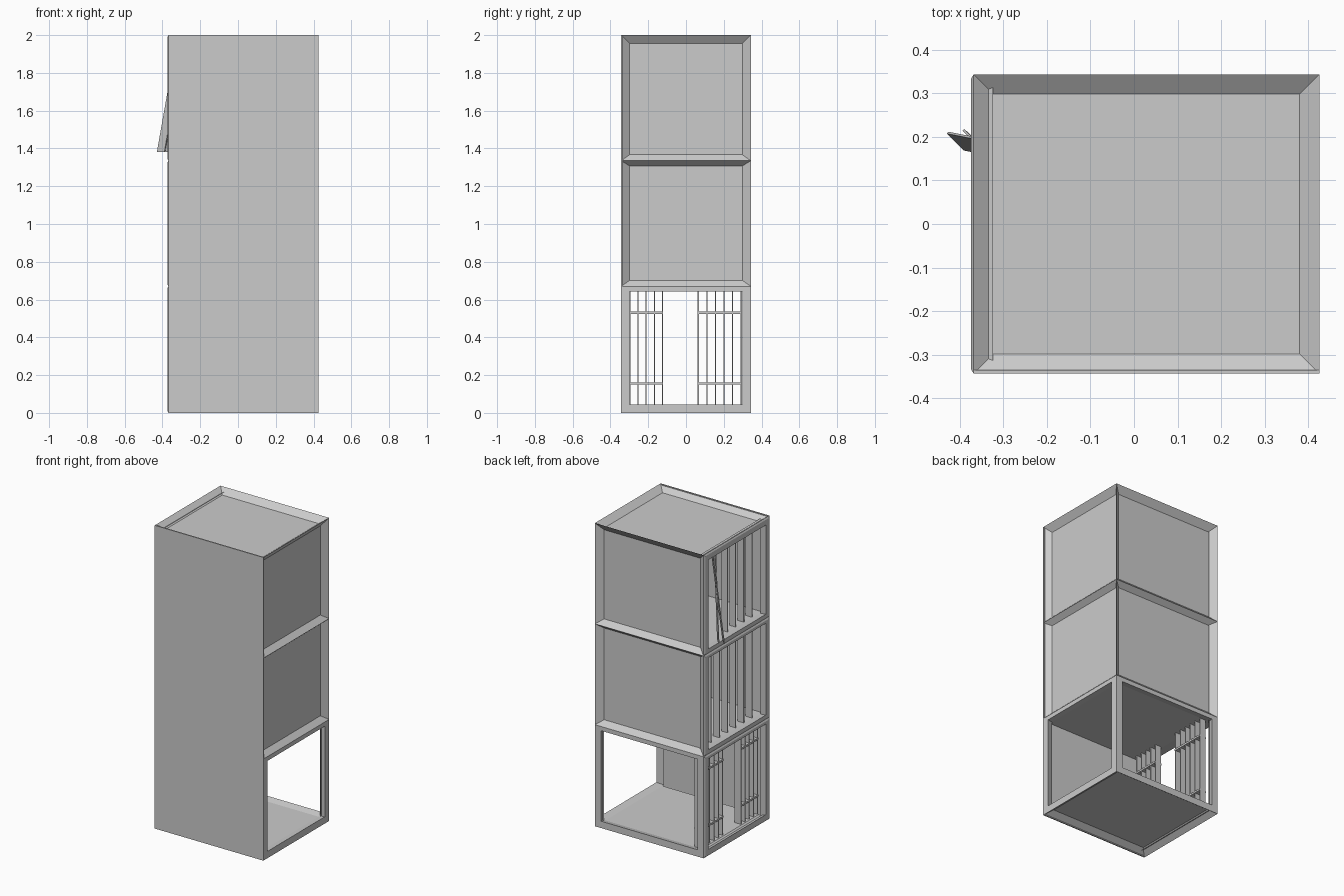
import bpy, bmesh
from mathutils import Vector, Matrix

if "Cube" in bpy.data.objects:
    bpy.data.objects.remove(bpy.data.objects["Cube"])

GREY = (0.6, 0.6, 0.6, 1)
metal = bpy.data.materials.new("plain grey")
metal.use_nodes = True
metal.diffuse_color = GREY
metal.node_tree.nodes["Principled BSDF"].inputs["Base Color"].default_value = GREY

# Overall extents and cell heights
X0, X1, Y, TOP = -0.368, 0.425, 0.343, 2.0
LEVELS = [0, 0.67, 1.335, TOP]
RIM, DEEP = 0.045, 0.033


def finish(name, bm):
    mesh = bpy.data.meshes.new(name)
    bm.to_mesh(mesh)
    bm.free()
    mesh.materials.append(metal)
    obj = bpy.data.objects.new(name, mesh)
    bpy.context.collection.objects.link(obj)
    return obj


def box(name, lo, hi):
    lo, hi = Vector(lo), Vector(hi)
    bm = bmesh.new()
    bmesh.ops.create_cube(bm, size=1)
    bmesh.ops.scale(bm, vec=hi - lo, verts=bm.verts)
    bmesh.ops.translate(bm, vec=(lo + hi) / 2, verts=bm.verts)
    return finish(name, bm)


def nested(name, place, rects, cap):
    """Bridge nested rectangles (u0, u1, v0, v1, w); w points outward."""
    bm = bmesh.new()
    loops = [[bm.verts.new(place(u, v, w)) for u, v in
              ((u0, v0), (u1, v0), (u1, v1), (u0, v1))]
             for u0, u1, v0, v1, w in rects]
    for a, b in zip(loops, loops[1:]):
        for i in range(4):
            j = (i + 1) % 4
            bm.faces.new((a[i], a[j], b[j], b[i]))
    if cap:
        bm.faces.new(loops[-1])
    # Turn the faces outward
    out = Vector(place(0, 0, 1)) - Vector(place(0, 0, 0))
    bm.normal_update()
    bm.faces.ensure_lookup_table()
    if (bm.faces[0].normal + bm.faces[2].normal).dot(out) < 0:
        bmesh.ops.reverse_faces(bm, faces=bm.faces[:])
    return finish(name, bm)


def inset(rect, side, low, high, w):
    u0, u1, v0, v1 = rect
    return (u0 + side, u1 - side, v0 + low, v1 - high, w)


def on_left(u, v, w): return (X1 + w, u, v)
def on_back(u, v, w): return (u, Y + w, v)
def on_barred(u, v, w): return (X0 - w, u, v)
def on_top(u, v, w): return (u, v, TOP + w)
def on_base(u, v, w): return (u, v, -w)


# Solid front wall, roof and base panels
box("front_wall", (X0, -Y, 0), (X1, -Y + 0.008, TOP))
plan = (X0, X1, -Y, Y)
for name, place in (("roof_panel", on_top), ("base_panel", on_base)):
    nested(name, place, [inset(plan, 0, 0, 0, 0),
                         inset(plan, RIM, RIM, RIM, -DEEP)], True)

# Each cell: sunk panels on the closed upper sides, open frames elsewhere
for cell in range(3):
    z0, z1 = LEVELS[cell], LEVELS[cell + 1]
    low = RIM if cell == 0 else 0.032
    high = RIM if cell == 2 else 0.028
    for side, place, a, b in (("left", on_left, -Y, Y), ("back", on_back, X0, X1)):
        rect = (a, b, z0, z1)
        outer = inset(rect, 0, 0, 0, 0)
        if cell:
            nested(f"{side}_panel_{cell}", place,
                   [outer, inset(rect, RIM, low, high, -DEEP)], True)
        else:
            nested(f"{side}_open_frame", place,
                   [outer, inset(rect, RIM, low, high, 0),
                    inset(rect, 0.03, DEEP, 0.02, -RIM)], False)
    rect = (-Y, Y, z0, z1)
    nested(f"barred_frame_{cell}", on_barred,
           [inset(rect, 0, 0, 0, 0), inset(rect, 0.01, 0.01, 0.01, 0.006),
            inset(rect, RIM, low, high, 0.006),
            inset(rect, 0.03, 0.02, 0.02, -RIM)], False)

# Decks between the cells
for i in (1, 2):
    box(f"deck_{i}", (X0 + RIM, -0.335, LEVELS[i] - 0.02),
        (X1 - 0.036, 0.308, LEVELS[i] + 0.02))

# Upright slats
SX0, SX1, THIN = -0.315, -0.27, 0.003


def slat(name, y, z0, z1):
    return box(name, (SX0, y - THIN, z0), (SX1, y + THIN, z1))


groups = [[-0.298 + 0.0435 * i for i in range(5)],
          [0.065 + 0.0455 * i for i in range(6)]]
for g, group in enumerate(groups):
    for y in group:
        slat("lower_slat", y, DEEP, 0.65)
    for z in (0.155, 0.53):
        box(f"lower_rail_{g}", (SX0 - 0.003, group[0] - THIN, z - 0.006),
            (SX1 + 0.003, group[-1] + THIN, z + 0.006))
for i in range(7):
    y = 0.27 - 0.085 * i
    slat("middle_slat", y, 0.69, 1.315)
    if i not in (1, 2):
        slat("upper_slat", y, 1.355, TOP - DEEP)


# Two loose slats leaning out of the upper cell
def leaning(name, bottom, top, width):
    bottom, top = Vector(bottom), Vector(top)
    bm = bmesh.new()
    bmesh.ops.create_cube(bm, size=1)
    bmesh.ops.scale(bm, vec=(width, 2 * THIN, 1), verts=bm.verts)
    bmesh.ops.rotate(bm, matrix=Matrix.Rotation(-0.78, 3, 'Z'), verts=bm.verts)
    for v in bm.verts:
        v.co = bottom.lerp(top, v.co.z + 0.5) + Vector((v.co.x, v.co.y, 0))
    return finish(name, bm)


leaning("loose_slat_outer", (-0.408, 0.19, 1.38), (-0.305, 0.17, 1.965), 0.055)
leaning("loose_slat_inner", (-0.375, 0.2, 1.38), (-0.295, 0.12, 1.965), 0.045)
